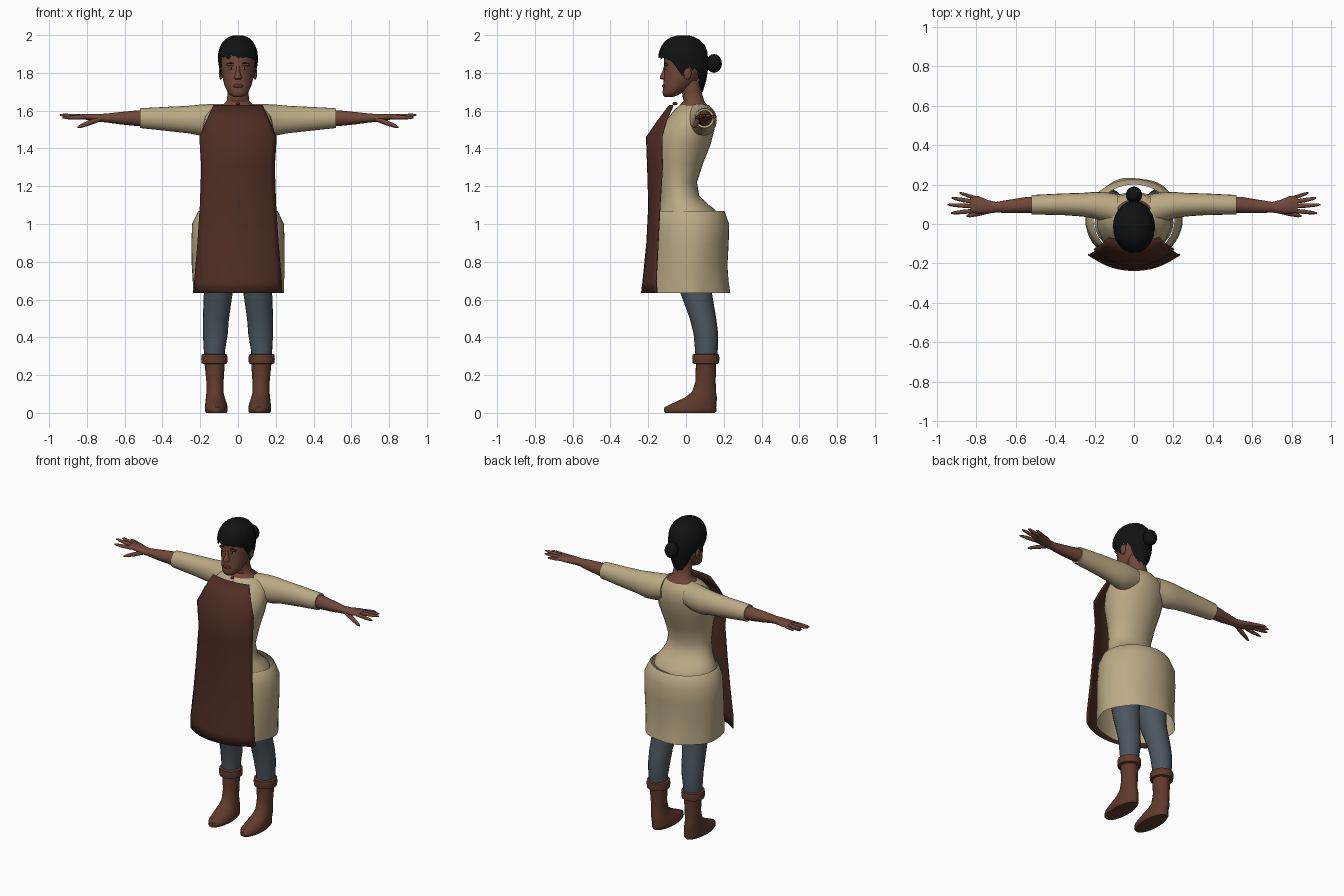
import bpy, bmesh, math, random
random.seed(4)


def mat(name, rgb):
    m = bpy.data.materials.new(name)
    m.diffuse_color = (*rgb, 1)
    return m


SKIN = mat("brown skin", (0.165, 0.063, 0.041))
HAIR = mat("black hair", (0.005, 0.006, 0.007))
CLOTH = mat("beige cloth", (0.50, 0.40, 0.235))
APRON = mat("dark brown apron", (0.078, 0.027, 0.017))
BOOT = mat("brown leather", (0.115, 0.042, 0.026))
JEANS = mat("slate blue trousers", (0.072, 0.094, 0.115))
EYE = mat("eye white", (0.50, 0.45, 0.40))
LIP = mat("dark lips", (0.10, 0.032, 0.025))


def finish(name, bm, m, mirror=False, thick=0.0, angle=50):
    bmesh.ops.recalc_face_normals(bm, faces=bm.faces)
    me = bpy.data.meshes.new(name)
    bm.to_mesh(me)
    bm.free()
    me.materials.append(m)
    ob = bpy.data.objects.new(name, me)
    bpy.context.collection.objects.link(ob)
    if thick:
        s = ob.modifiers.new("thickness", 'SOLIDIFY')
        s.thickness = thick
    if mirror:
        ob.modifiers.new("mirror", 'MIRROR').use_bisect_axis[0] = False
    bpy.ops.object.select_all(action='DESELECT')
    bpy.context.view_layer.objects.active = ob
    ob.select_set(True)
    bpy.ops.object.shade_smooth_by_angle(angle=math.radians(angle))
    return ob


def skin_rows(bm, rows, closed=True):
    for a, b in zip(rows, rows[1:]):
        n = len(a)
        for i in range(n if closed else n - 1):
            k = (i + 1) % n
            bm.faces.new((a[i], a[k], b[k], b[i]))


def loft(name, rings, m, n=20, axis='Z', caps=(True, True), **kw):
    """Ellipse rings: Z axis (z, x, y, rx, ry); X axis (x, y, z, ry, rz)."""
    bm = bmesh.new()
    rows = []
    for s, c1, c2, r1, r2 in rings:
        row = []
        for i in range(n):
            a = math.tau * i / n
            u, v = c1 + r1 * math.cos(a), c2 + r2 * math.sin(a)
            row.append(bm.verts.new((u, v, s) if axis == 'Z' else (s, u, v)))
        rows.append(row)
    skin_rows(bm, rows)
    if caps[0]:
        bm.faces.new(rows[0])
    if caps[1]:
        bm.faces.new(rows[-1])
    return finish(name, bm, m, **kw)


def blob(name, loc, size, m, mirror=False, seg=14):
    bm = bmesh.new()
    bmesh.ops.create_uvsphere(bm, u_segments=seg, v_segments=seg // 2 + 1, radius=1)
    for v in bm.verts:
        v.co = [v.co[i] * size[i] + loc[i] for i in range(3)]
    return finish(name, bm, m, mirror)


def lerp_table(table, x):
    for (x0, y0), (x1, y1) in zip(table, table[1:]):
        if x <= x1:
            return y0 + (y1 - y0) * (x - x0) / (x1 - x0)
    return table[-1][1]


# Shirt body, narrow at the waist and flared over the hips
loft("shirt_body", [
    (1.05, 0, .005, .20, .157), (1.075, 0, .003, .195, .152), (1.11, 0, -.015, .17, .125),
    (1.15, 0, -.033, .15, .103), (1.22, 0, -.042, .14, .10), (1.32, 0, -.03, .155, .12),
    (1.42, 0, -.018, .178, .148), (1.50, 0, .005, .188, .145), (1.57, 0, .033, .175, .122),
    (1.605, 0, .04, .145, .10), (1.63, 0, .045, .095, .078)],
    CLOTH, n=28, caps=(False, False))

# Sleeves
loft("sleeve", [
    (.08, .07, 1.56, .08, .075), (.14, .085, 1.552, .076, .083), (.20, .095, 1.55, .068, .082),
    (.26, .098, 1.553, .06, .073), (.36, .10, 1.556, .055, .065), (.50, .098, 1.56, .05, .054),
    (.52, .098, 1.56, .05, .052), (.518, .098, 1.56, .042, .044)], CLOTH, axis='X', mirror=True)

# Hollow skirt with a gently rippled hem
bm = bmesh.new()
rows = []
for z, rx, front, back in [(1.07, .205, -.165, .20), (1.065, .212, -.17, .205), (1.0, .243, -.18, .228),
                           (.90, .247, -.185, .226), (.78, .246, -.19, .22), (.70, .242, -.195, .226),
                           (.635, .24, -.20, .235)]:
    row = []
    for i in range(48):
        a = math.tau * i / 48
        w = 1 + .018 * max(0, (.85 - z) / .22) * math.sin(7 * a + 1)
        cy, ry = (front + back) / 2, (back - front) / 2
        x = max(-.247, min(.247, rx * w * math.cos(a)))
        row.append(bm.verts.new((x, cy + ry * w * math.sin(a), z)))
    rows.append(row)
skin_rows(bm, rows)
finish("skirt", bm, CLOTH)

# Curved apron sheet: height, half width, edge depth, middle depth
bm = bmesh.new()
rows = []
for z, hw, ye, ym in [(1.63, .13, -.07, -.09), (1.55, .167, -.105, -.15), (1.46, .205, -.13, -.212),
                      (1.30, .195, -.127, -.206), (1.10, .202, -.14, -.20), (.90, .215, -.15, -.21),
                      (.70, .232, -.16, -.23), (.635, .235, -.155, -.238)]:
    row = []
    for i in range(17):
        u = i / 8 - 1
        row.append(bm.verts.new((hw * u, ye + (ym - ye) * (1 - abs(u) ** 2.2), z)))
    rows.append(row)
skin_rows(bm, rows, closed=False)
finish("apron", bm, APRON, thick=.006)

# Bare forearms, palms and fingers
loft("forearm_and_palm", [
    (.48, .098, 1.56, .04, .043), (.54, .097, 1.56, .041, .041), (.62, .09, 1.56, .035, .033),
    (.70, .085, 1.561, .027, .023), (.74, .087, 1.562, .034, .021), (.79, .097, 1.566, .045, .017),
    (.83, .10, 1.569, .042, .012)], SKIN, n=16, axis='X', mirror=True)
for name, a, b, r in [
        ("index_finger", (.81, .067, 1.565), (.928, .055, 1.563), .011),
        ("middle_finger", (.815, .09, 1.568), (.945, .098, 1.577), .011),
        ("ring_finger", (.815, .112, 1.569), (.925, .132, 1.575), .011),
        ("little_finger", (.80, .13, 1.567), (.885, .158, 1.568), .010),
        ("thumb", (.73, .068, 1.557), (.85, .04, 1.512), .014)]:
    loft(name, [tuple(p + (q - p) * t for p, q in zip(a, b)) + (r * s, r * s)
                for t, s in ((0, 1), (.5, 1), (.85, .75), (1, .3))], SKIN, n=8, axis='X', mirror=True)

# Trousers
loft("trouser_leg", [
    (.27, .125, .107, .052, .055), (.33, .125, .108, .056, .06), (.42, .12, .105, .066, .065),
    (.50, .117, .09, .069, .07), (.63, .105, .055, .076, .083), (.80, .10, .03, .088, .10),
    (1.0, .095, .01, .093, .11)], JEANS, mirror=True)

# Boots with a rolled cuff
loft("boot", [
    (0, .115, .022, .054, .132), (.01, .115, .022, .06, .14), (.03, .115, .023, .06, .137),
    (.055, .117, .05, .056, .112), (.08, .12, .078, .05, .086), (.11, .122, .095, .045, .064),
    (.17, .122, .104, .046, .053), (.28, .124, .106, .055, .054)], BOOT, n=24, mirror=True)
loft("boot_cuff", [
    (.258, .125, .105, .055, .057), (.262, .125, .105, .067, .069), (.285, .125, .105, .07, .072),
    (.308, .125, .105, .067, .07), (.313, .125, .105, .056, .059)], BOOT, n=24, mirror=True)

# Neck and head
loft("neck", [
    (1.57, 0, .03, .12, .095), (1.61, 0, .035, .105, .09), (1.632, 0, .04, .08, .07),
    (1.65, 0, .042, .06, .055), (1.70, 0, .03, .054, .052), (1.76, 0, .02, .056, .06)], SKIN)
loft("head", [
    (1.673, 0, -.09, .022, .022), (1.682, 0, -.082, .04, .04), (1.70, 0, -.067, .056, .057),
    (1.735, 0, -.04, .072, .08), (1.78, 0, -.02, .083, .097), (1.82, 0, -.01, .088, .104),
    (1.86, 0, -.006, .091, .111), (1.91, 0, -.005, .088, .108), (1.96, 0, -.005, .06, .08)],
    SKIN, n=28)
loft("nose", [
    (1.764, 0, -.113, .014, .012), (1.77, 0, -.117, .021, .022), (1.785, 0, -.116, .017, .02),
    (1.81, 0, -.11, .010, .014), (1.845, 0, -.106, .010, .009)], SKIN, n=12)
blob("lips", (0, -.117, 1.731), (.027, .01, .011), LIP)
blob("brow_ridge", (.036, -.104, 1.843), (.026, .01, .008), SKIN, mirror=True)
blob("eye", (.036, -.104, 1.824), (.015, .007, .006), EYE, mirror=True)
blob("iris", (.036, -.1095, 1.824), (.005, .003, .0055), HAIR, mirror=True)
blob("eyebrow", (.037, -.109, 1.851), (.022, .006, .003), HAIR, mirror=True)
blob("ear", (.091, .008, 1.798), (.011, .021, .034), SKIN, mirror=True)

# Small neck pendant
blob("pendant", (0, -.058, 1.637), (.01, .014, .009), LIP, seg=8)

# Hair cap: the lower edge depends on the angle away from the face
EDGE = [(0, 1.885), (50, 1.885), (68, 1.85), (78, 1.79), (88, 1.79), (98, 1.83),
        (118, 1.82), (135, 1.72), (180, 1.69)]
bm = bmesh.new()
N, M = 56, 9
rows = [[] for _ in range(M)]
for i in range(N):
    a = math.tau * i / N
    deg = abs((math.degrees(a) + 180) % 360 - 180)
    low = lerp_table(EDGE, deg) + random.uniform(-.014, .010)
    for j in range(M):
        z = low + (1.998 - low) * math.sin(j / (M - 1) * math.pi / 2)
        k = (z - 1.87) / .13
        if k > 0:
            s, cy = max(.02, 1 - k ** 2.4) ** (1 / 2.2), -.015
        else:
            k = (1.87 - z) / .18
            s, cy = 1 - .5 * k ** 1.5, -.015 + .035 * k
        s *= 1 + random.uniform(-.012, .012)
        rows[j].append(bm.verts.new((.106 * s * math.sin(a), cy - .132 * s * math.cos(a), z)))
skin_rows(bm, rows)
bm.faces.new(rows[-1])
finish("hair", bm, HAIR, angle=40)
blob("hair_bun", (0, .148, 1.85), (.042, .042, .05), HAIR)
